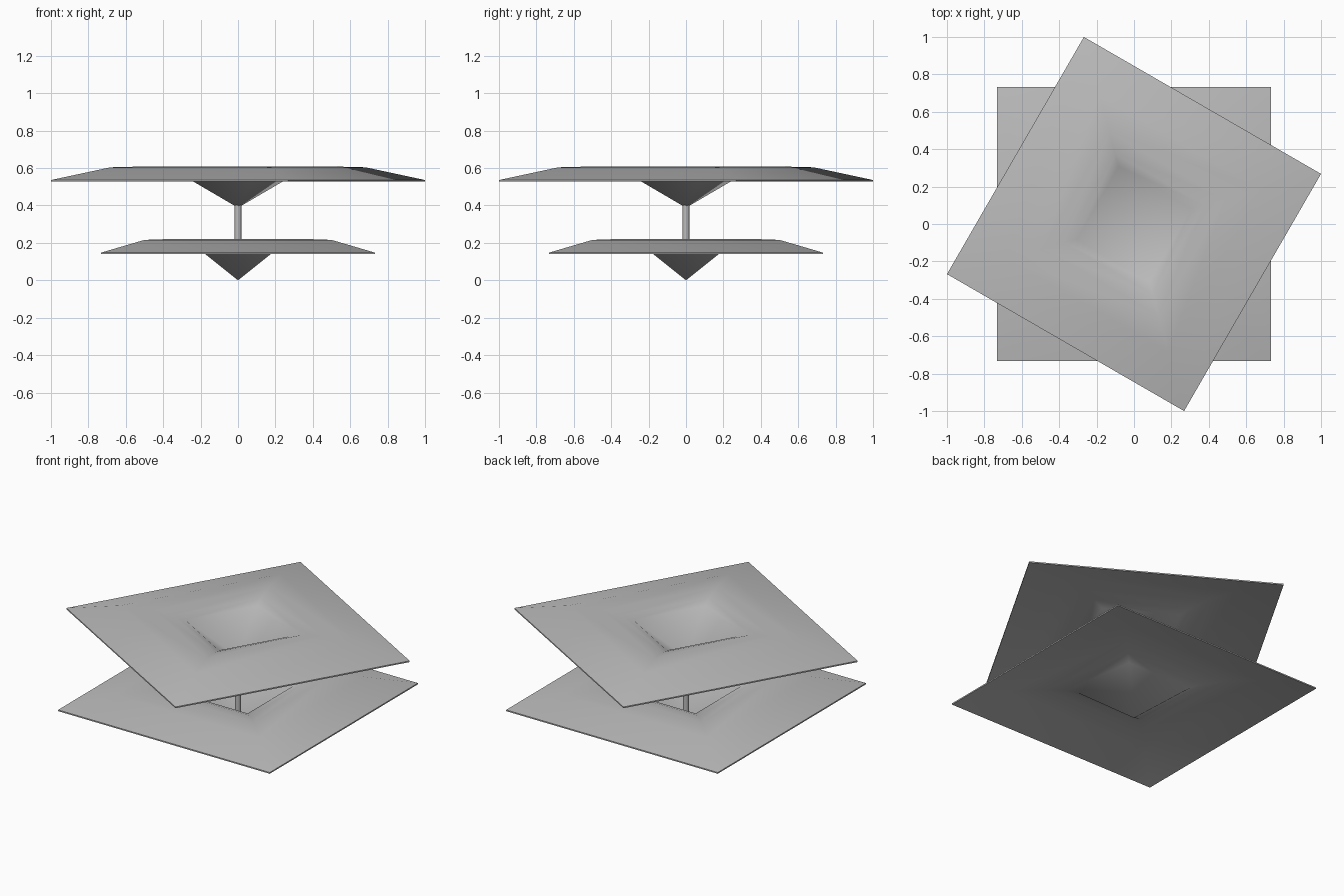
import bpy
import bmesh
from math import cos, sin, pi, radians, sqrt

cube = bpy.data.objects.get("Cube")
if cube:
    bpy.data.objects.remove(cube, do_unlink=True)

grey = bpy.data.materials.new("plain grey")
grey.use_nodes = True
colour = (0.5, 0.5, 0.5, 1)
grey.diffuse_color = colour
grey.node_tree.nodes["Principled BSDF"].inputs["Base Color"].default_value = colour

THICKNESS = 0.008
# Underside of a tray from rim to pointed centre: half side, height
PROFILE = [(0.732, 0.14), (0.5, 0.208), (0.36, 0.213), (0.275, 0.199), (0.225, 0.18)]


def finish(bm, name, angle):
    bmesh.ops.recalc_face_normals(bm, faces=bm.faces)
    mesh = bpy.data.meshes.new(name)
    bm.to_mesh(mesh)
    bm.free()
    mesh.materials.append(grey)
    obj = bpy.data.objects.new(name, mesh)
    bpy.context.collection.objects.link(obj)
    bpy.ops.object.select_all(action="DESELECT")
    obj.select_set(True)
    bpy.context.view_layer.objects.active = obj
    bpy.ops.object.shade_smooth_by_angle(angle=radians(angle))
    return obj


def square_ring(bm, half, z):
    r = half * sqrt(2)
    return [bm.verts.new((r * cos(pi / 4 + i * pi / 2), r * sin(pi / 4 + i * pi / 2), z))
            for i in range(4)]


def bridge(bm, a, b):
    for i in range(4):
        j = (i + 1) % 4
        bm.faces.new((a[i], a[j], b[j], b[i]))


def tray(name, height, turn):
    """Thin square tray with sloping border and a pyramid-shaped hollow."""
    bm = bmesh.new()
    rims = []
    for lift in (0, THICKNESS):
        rings = [square_ring(bm, half, z + lift) for half, z in PROFILE]
        for outer, inner in zip(rings, rings[1:]):
            bridge(bm, outer, inner)
        tip = bm.verts.new((0, 0, lift))
        for i in range(4):
            bm.faces.new((rings[-1][i], rings[-1][(i + 1) % 4], tip))
        rims.append(rings[0])
    bridge(bm, *rims)
    obj = finish(bm, name, 60)
    obj.location.z = height
    obj.rotation_euler.z = radians(turn)


tray("lower_tray", 0, 0)
tray("upper_tray", 0.388, -30)

# Slim post joining the two hollows
bm = bmesh.new()
bmesh.ops.create_cone(bm, cap_ends=True, segments=12, radius1=0.018, radius2=0.018, depth=0.39)
post = finish(bm, "post", 40)
post.location.z = 0.21
